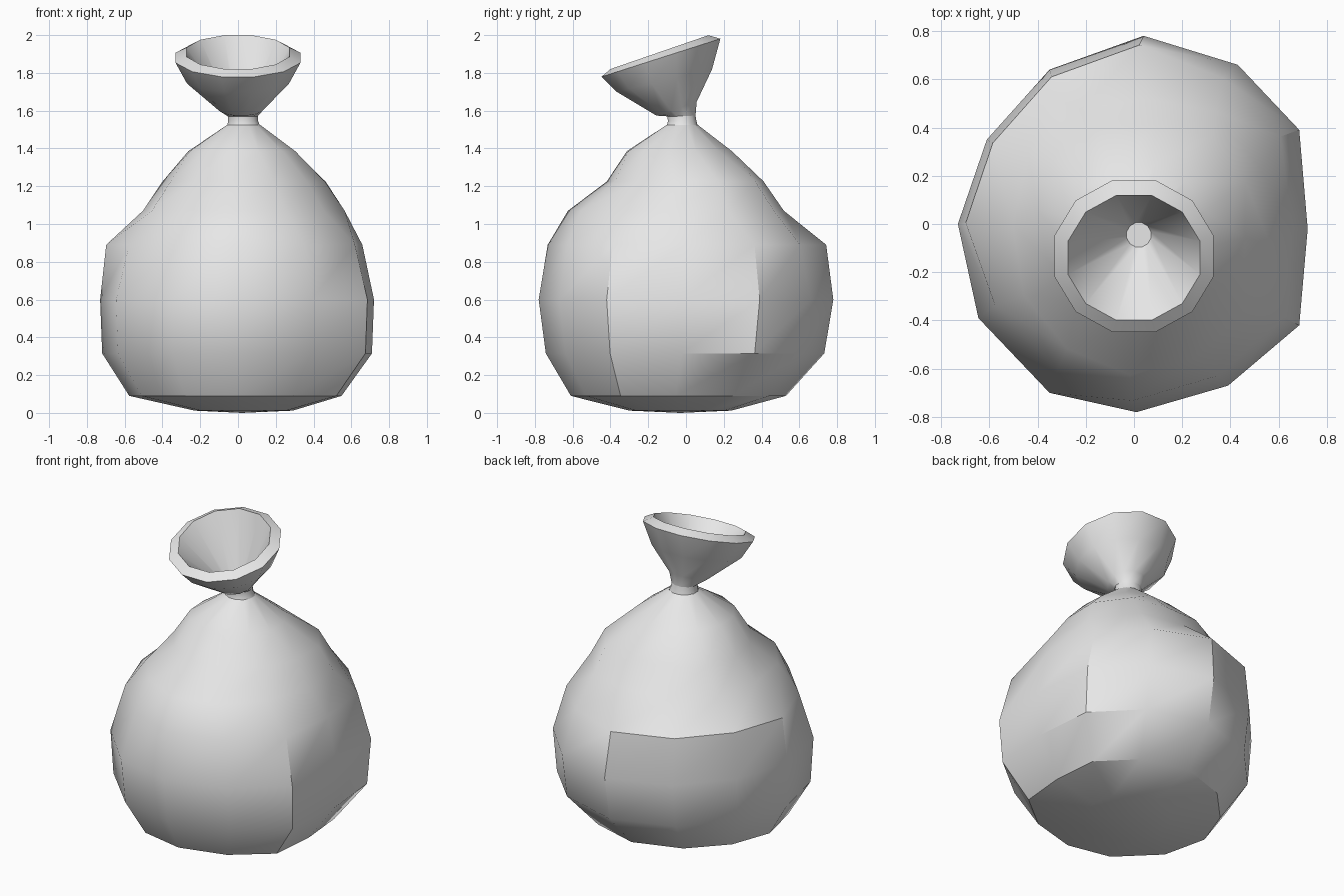
import bpy, bmesh, math

if "Cube" in bpy.data.objects:
    bpy.data.objects.remove(bpy.data.objects["Cube"])

grey = bpy.data.materials.new("light_grey")
grey.diffuse_color = (0.8, 0.8, 0.8, 1)
grey.use_nodes = True
grey.node_tree.nodes["Principled BSDF"].inputs["Base Color"].default_value = grey.diffuse_color
N = 12

# Plan outline of the belly, anticlockwise from +x
BELLY = [(0.72, -0.02), (0.685, 0.39), (0.43, 0.66), (0.04, 0.78),
         (-0.35, 0.64), (-0.61, 0.35), (-0.73, 0.0), (-0.645, -0.39),
         (-0.35, -0.70), (0.01, -0.78), (0.39, -0.67), (0.685, -0.42)]


def belly(z, sx, sy, cx=0, cy=0, bumps=None):
    """Scaled copy of the belly outline; bumps scale each corner."""
    bumps = bumps or [1] * N
    return [(cx + x * sx * k, cy + y * sy * k, z) for (x, y), k in zip(BELLY, bumps)]


def ring(z, rx, ry, cx=0, cy=0, turn=0, tilt=0, bumps=None):
    """Twelve-sided ring; tilt raises it along +y, bumps scale each corner."""
    pts = []
    for i in range(N):
        a = math.radians(360 / N * i + turn)
        k = bumps[i] if bumps else 1
        x, y = rx * k * math.cos(a), ry * k * math.sin(a)
        pts.append((cx + x, cy + y, z + tilt * y))
    return pts


def loft(name, rings, start=None, end=None, angle=33):
    """Skin a stack of rings, optionally closing the ends on a point."""
    bm = bmesh.new()
    loops = [[bm.verts.new(p) for p in r] for r in rings]
    for a, b in zip(loops, loops[1:]):
        for i in range(N):
            j = (i + 1) % N
            bm.faces.new((a[i], a[j], b[j], b[i]))
    for tip, loop in ((start, loops[0]), (end, loops[-1])):
        if tip:
            c = bm.verts.new(tip)
            for i in range(N):
                bm.faces.new((loop[i], loop[(i + 1) % N], c))
    bmesh.ops.recalc_face_normals(bm, faces=bm.faces)
    me = bpy.data.meshes.new(name)
    bm.to_mesh(me)
    bm.free()
    me.materials.append(grey)
    ob = bpy.data.objects.new(name, me)
    bpy.context.collection.objects.link(ob)
    bpy.ops.object.select_all(action='DESELECT')
    ob.select_set(True)
    bpy.context.view_layer.objects.active = ob
    bpy.ops.object.shade_smooth_by_angle(angle=math.radians(angle))
    return ob


# Sack: lumpy belly, uneven pleated shoulders narrowing to the neck
top_dents = [1, 0.97, 0.96, 1, 1, 1, 1, 0.93, 0.92, 1, 1, 0.99]
shoulder = [1.03, 1.07, 1.08, 0.99, 1.02, 1.04, 0.99, 1.0, 1.0, 1.02, 1.0, 0.99]
fold = [1.02, 1.10, 1.12, 1.0, 1.05, 1.08, 1.02, 0.98, 1.0, 1.02, 0.98, 1.0]
loft("sack", [
    ring(0.012, 0.26, 0.27, 0.03, -0.03),
    belly(0.09, 0.775, 0.73, -0.01, -0.04),
    belly(0.315, 0.985, 0.945, 0, -0.005),
    belly(0.60, 1, 1),
    belly(0.89, 0.935, 0.945, -0.015, 0.005, top_dents),
    ring(1.07, 0.53, 0.57, 0.02, -0.045, -4, bumps=shoulder),
    ring(1.225, 0.425, 0.415, 0.03, 0, -8, bumps=fold),
    ring(1.385, 0.29, 0.285, 0.02, -0.035, -12),
    ring(1.525, 0.09, 0.085, 0.03, -0.02, -15),
], start=(0.02, -0.03, 0))

# Pinched neck
loft("neck", [
    ring(1.52, 0.09, 0.085, 0.03, -0.02, -15),
    ring(1.545, 0.082, 0.078, 0.027, -0.02, -15),
    ring(1.575, 0.082, 0.078, 0.025, -0.025, -15),
])

# Flared mouth: outer wall, thick tilted lip, inner funnel
loft("mouth", [
    ring(1.57, 0.082, 0.078, 0.025, -0.025, 15),
    ring(1.61, 0.12, 0.11, 0.015, -0.05, 15, 0.34),
    ring(1.76, 0.28, 0.262, 0.0, -0.115, 15, 0.235),
    ring(1.88, 0.342, 0.326, 0.0, -0.133, 15, 0.32),
    ring(1.91, 0.283, 0.268, 0.0, -0.14, 15, 0.345),
    ring(1.58, 0.052, 0.052, 0.02, -0.045, 15),
], end=(0.02, -0.045, 1.58))
